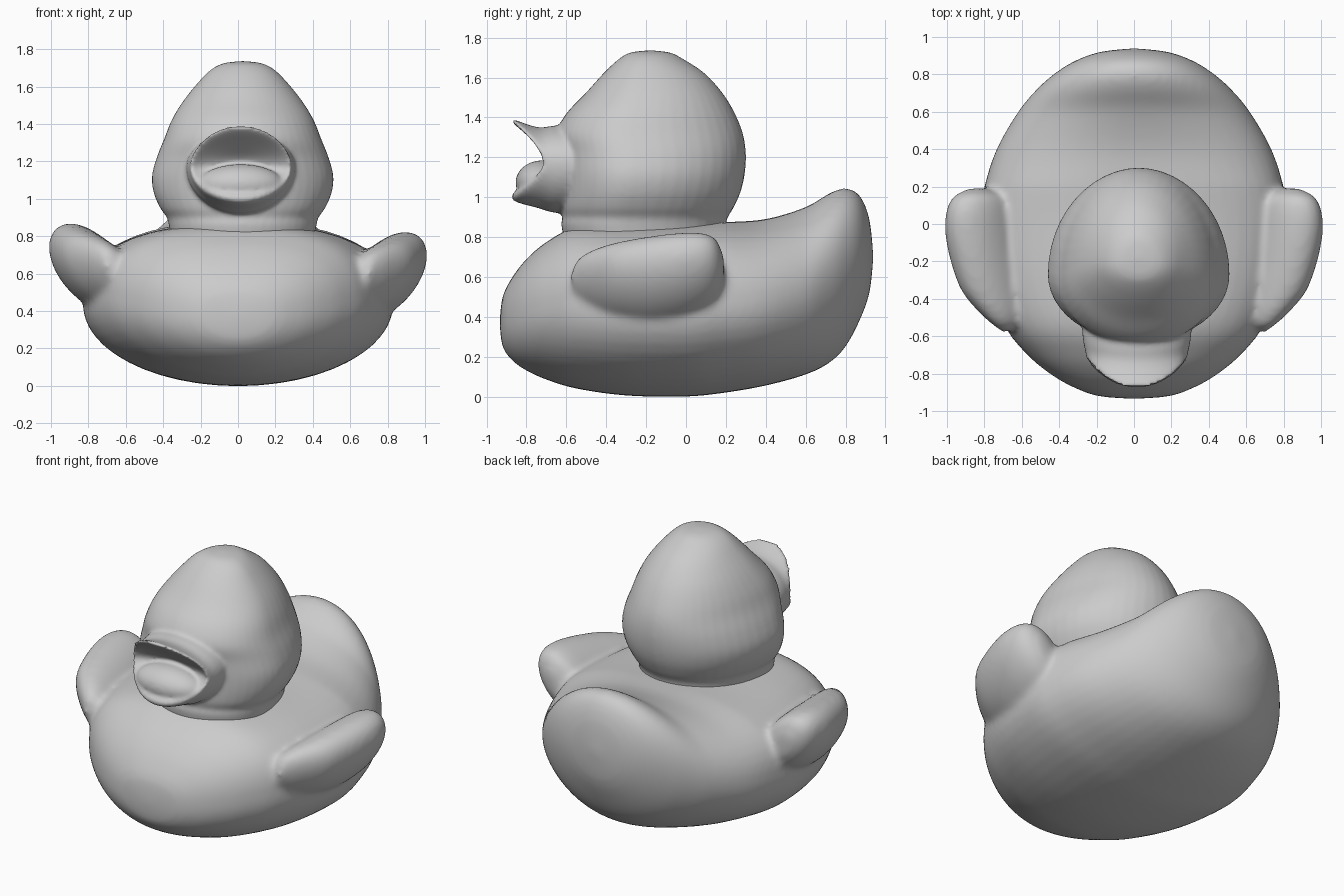
import bpy, bmesh
from math import sin, cos, pi, hypot
from mathutils import Matrix

cube = bpy.data.objects.get("Cube")
if cube:
    bpy.data.objects.remove(cube, do_unlink=True)

SIDES = 48
ANGLES = [2 * pi * i / SIDES for i in range(SIDES)]

grey = bpy.data.materials.new("soft_grey")
grey.use_nodes = True
colour = (0.6, 0.6, 0.6, 1)
grey.diffuse_color = colour
grey.node_tree.nodes["Principled BSDF"].inputs["Base Color"].default_value = colour


def densify(rows, steps=4):
    """Smooth curve through the rows of section measures."""
    padded = [rows[0]] + rows + [rows[-1]]
    out = []
    for a, b, c, d in zip(padded, padded[1:], padded[2:], padded[3:]):
        for k in range(steps):
            t = k / steps
            out.append([0.5 * (2 * q + (r - p) * t
                               + (2 * p - 5 * q + 4 * r - s) * t * t
                               + (3 * q - p - 3 * r + s) * t ** 3)
                        for p, q, r, s in zip(a, b, c, d)])
    return out + [rows[-1]]


def loft(bm, rings):
    """Skin closed rings and cap both ends."""
    loops = [[bm.verts.new(p) for p in ring] for ring in rings]
    for low, high in zip(loops, loops[1:]):
        for i in range(SIDES):
            j = (i + 1) % SIDES
            bm.faces.new((low[i], low[j], high[j], high[i]))
    bm.faces.new(reversed(loops[0]))
    bm.faces.new(loops[-1])


def finish(bm, name, voxel, rounds):
    """Fuse overlapping lofts into one softly blended skin."""
    bmesh.ops.remove_doubles(bm, verts=bm.verts, dist=0.0005)
    bmesh.ops.recalc_face_normals(bm, faces=bm.faces)
    mesh = bpy.data.meshes.new(name)
    bm.to_mesh(mesh)
    bm.free()
    mesh.materials.append(grey)
    obj = bpy.data.objects.new(name, mesh)
    bpy.context.collection.objects.link(obj)
    fuse = obj.modifiers.new("fuse", 'REMESH')
    fuse.mode = 'VOXEL'
    fuse.voxel_size = voxel
    fuse.use_smooth_shade = True
    soften = obj.modifiers.new("soften", 'SMOOTH')
    soften.factor = 0.5
    soften.iterations = rounds


def body_ring(y, w, lo, hi):
    """Round belly, with squarer shoulders that fade out towards the tail."""
    square = 1 - 0.22 * min(1, max(0, (0.6 - y) / 0.4))
    ring = []
    for a in ANGLES:
        c, s = cos(a), sin(a)
        if s > 0:
            c, s = (1 if c > 0 else -1) * abs(c) ** square, s ** square
        ring.append((w * c, y, (lo + hi) / 2 + (hi - lo) / 2 * s))
    return ring


# Body with upturned tail: y, half width, bottom, top
body_rows = [
    [-.935, 0, .37, .37], [-.92, .19, .25, .5], [-.87, .33, .18, .6],
    [-.8, .45, .13, .69], [-.7, .57, .085, .775], [-.55, .69, .04, .85],
    [-.3, .79, .005, .865], [0, .83, 0, .865], [.2, .8, .02, .875],
    [.4, .735, .055, .89], [.6, .62, .11, .95], [.72, .52, .17, 1.02],
    [.8, .43, .25, 1.045], [.87, .32, .38, 1.01], [.92, .18, .52, .89],
    [.94, 0, .7, .7]]
bm = bmesh.new()
loft(bm, [body_ring(*row) for row in densify(body_rows)])

# Wings leaning outward: y, outer reach, half thickness, bottom, top
wing_rows = [
    [-.58, .7, 0, .58, .6], [-.55, .74, .06, .49, .68], [-.48, .82, .12, .42, .73],
    [-.36, .92, .17, .37, .77], [-.2, .98, .19, .345, .8], [-.04, 1.01, .19, .365, .82],
    [.08, 1, .17, .41, .82], [.15, .96, .13, .47, .79], [.19, .88, .04, .57, .7]]
for side, lift in ((1, 0), (-1, .045)):
    rings = []
    for y, reach, t, lo, hi in densify(wing_rows):
        lean = t / 2
        mid = reach - hypot(t, lean)
        rings.append([(side * (mid + t * cos(a) + lean * sin(a)), y,
                       lift + (lo + hi) / 2 + (hi - lo) / 2 * sin(a)) for a in ANGLES])
    loft(bm, rings)
finish(bm, "body_with_wings", .018, 10)


def head_ring(z, w, front, back):
    """Egg section, widest at the cheeks ahead of the middle."""
    cheek = front + 0.39 * (back - front)
    return [(HEAD_X + w * cos(a),
             cheek + sin(a) * ((back - cheek) if sin(a) > 0 else (cheek - front)), z)
            for a in ANGLES]


# Head with neck and cheeks: z, half width, front, back
HEAD_X = .025
head_rows = [
    [.78, .38, -.61, .19], [.86, .395, -.625, .2], [.9, .405, -.62, .21],
    [.95, .44, -.63, .24], [1.03, .475, -.63, .275], [1.12, .485, -.63, .295],
    [1.22, .46, -.635, .3], [1.32, .42, -.65, .285], [1.42, .38, -.6, .245],
    [1.52, .32, -.505, .185], [1.62, .24, -.415, .095], [1.69, .17, -.34, -.01],
    [1.725, .1, -.28, -.08], [1.737, 0, -.18, -.18]]
bm = bmesh.new()
loft(bm, [head_ring(*row) for row in densify(head_rows)])

# Open bill, root to lips to throat: half width, bottom, top, corner y, lip y
bill_rows = [
    [.3, .92, 1.36, -.4, -.4], [.29, .92, 1.36, -.6, -.64],
    [.275, .945, 1.35, -.68, -.74], [.27, .975, 1.385, -.715, -.85],
    [.265, 1, 1.395, -.72, -.875], [.25, 1.025, 1.365, -.71, -.86],
    [.2, 1.08, 1.29, -.69, -.77], [.13, 1.14, 1.23, -.68, -.7], [.02, 1.18, 1.19, -.67, -.67]]
MOUTH_Z = 1.17
rings = []
for w, lo, hi, corner, lip in densify(bill_rows, 3):
    rings.append([(HEAD_X - .01 + w * cos(a), corner + (lip - corner) * abs(sin(a)) ** 1.6,
                   MOUTH_Z + ((hi - MOUTH_Z) if sin(a) > 0 else (MOUTH_Z - lo)) * sin(a))
                  for a in ANGLES])
loft(bm, rings)

# Rounded filling of the lower bill
bmesh.ops.create_uvsphere(
    bm, u_segments=32, v_segments=16, radius=1,
    matrix=Matrix.Translation((HEAD_X - .01, -.72, 1.075)) @ Matrix.Diagonal((.23, .135, .11, 1)))
finish(bm, "head_with_bill", .012, 5)
